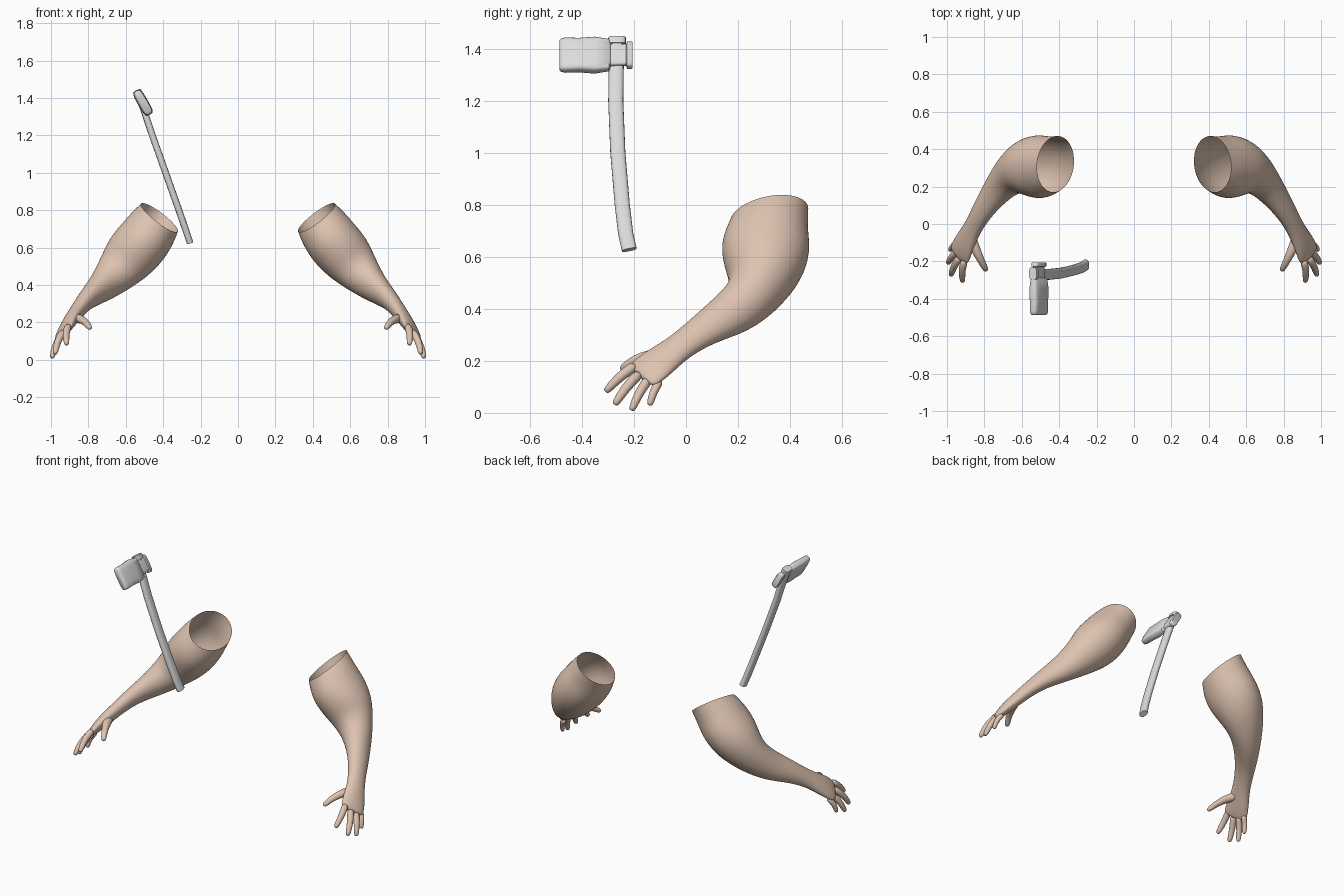
import bpy, bmesh, math
from mathutils import Vector

if "Cube" in bpy.data.objects:
    bpy.data.objects.remove(bpy.data.objects["Cube"])


def material(name, rgb):
    m = bpy.data.materials.new(name)
    m.use_nodes = True
    col = (*rgb, 1)
    m.diffuse_color = col
    m.node_tree.nodes["Principled BSDF"].inputs["Base Color"].default_value = col
    return m


SKIN = material("skin", (0.73, 0.55, 0.44))
STEEL = material("pale grey", (0.72, 0.72, 0.72))


def spow(v, p):
    return math.copysign(abs(v) ** p, v)


def loft(bm, sections, ref, sides=16, power=1.0, cap_start=True, lip=0.0):
    """Skin a tube over sections of (centre, half width, half height, roll in degrees)."""
    centres = [Vector(s[0]) for s in sections]
    rings = []
    for i, (c, a, b, roll) in enumerate(sections):
        t = (centres[min(i + 1, len(centres) - 1)] - centres[max(i - 1, 0)]).normalized()
        side = t.cross(Vector(ref)).normalized()
        up = side.cross(t)
        r = math.radians(roll)
        ring = []
        for k in range(sides):
            th = 2 * math.pi * k / sides
            u = a * spow(math.cos(th - r), power)
            v = b * spow(math.sin(th - r), power)
            p = centres[i] + side * (u * math.cos(r) - v * math.sin(r))
            p += up * (u * math.sin(r) + v * math.cos(r))
            if i == 0:
                p += t * lip * math.cos(th)
            ring.append(bm.verts.new(p))
        rings.append(ring)
    for lo, hi in zip(rings, rings[1:]):
        for k in range(sides):
            j = (k + 1) % sides
            bm.faces.new((lo[k], lo[j], hi[j], hi[k]))
    if cap_start:
        bm.faces.new(rings[0][::-1])
    bm.faces.new(rings[-1])


def finish(bm, name, mat, mirror=False, subdiv=0, angle=50):
    if mirror:
        for v in bm.verts:
            v.co.x = -v.co.x
    bmesh.ops.recalc_face_normals(bm, faces=bm.faces[:])
    me = bpy.data.meshes.new(name)
    bm.to_mesh(me)
    bm.free()
    me.materials.append(mat)
    for p in me.polygons:
        p.use_smooth = True
    if not subdiv:
        me.set_sharp_from_angle(angle=math.radians(angle))
    ob = bpy.data.objects.new(name, me)
    bpy.context.collection.objects.link(ob)
    if subdiv:
        sub = ob.modifiers.new("smooth", "SUBSURF")
        sub.levels = sub.render_levels = subdiv
    return ob


# Arm from the open shoulder end down to the knuckles
ARM = [
    ((0.42, 0.32, 0.76), 0.15, 0.125, 0),
    ((0.455, 0.315, 0.71), 0.155, 0.14, 0),
    ((0.505, 0.305, 0.635), 0.178, 0.15, 0),
    ((0.585, 0.30, 0.545), 0.155, 0.148, 0),
    ((0.66, 0.265, 0.455), 0.105, 0.112, 30),
    ((0.735, 0.18, 0.383), 0.092, 0.074, 60),
    ((0.81, 0.075, 0.325), 0.068, 0.05, 50),
    ((0.865, -0.025, 0.253), 0.055, 0.04, 45),
    ((0.905, -0.10, 0.197), 0.073, 0.036, 42),
    ((0.93, -0.155, 0.155), 0.079, 0.026, 40),
    ((0.938, -0.178, 0.137), 0.07, 0.016, 40),
]
# Each finger: base, tip, radius
FINGERS = {
    "index": ((0.905, -0.19, 0.185), (0.915, -0.31, 0.08), 0.02),
    "middle": ((0.93, -0.175, 0.155), (0.978, -0.275, 0.03), 0.02),
    "ring": ((0.94, -0.14, 0.135), (0.994, -0.21, 0.008), 0.019),
    "little": ((0.945, -0.10, 0.125), (0.982, -0.14, 0.028), 0.017),
}
THUMB = [
    ((0.875, -0.06, 0.22), 0.03, 0.03, 0),
    ((0.848, -0.135, 0.222), 0.028, 0.026, 0),
    ((0.818, -0.195, 0.205), 0.02, 0.02, 0),
    ((0.797, -0.235, 0.178), 0.018, 0.017, 0),
    ((0.788, -0.252, 0.165), 0.011, 0.01, 0),
]

for label, mirror in (("left", False), ("right", True)):
    bm = bmesh.new()
    loft(bm, ARM, (0, 0, 1), sides=20, cap_start=False, lip=0.04)
    finish(bm, label + "_arm", SKIN, mirror, 2)

    for name, (base, tip, r) in FINGERS.items():
        base, tip = Vector(base), Vector(tip)
        bow = Vector((0.01, -0.004, 0.006))
        path = []
        for f, k in ((0, 1.1), (0.3, 1.05), (0.6, 0.95), (0.92, 0.8), (1, 0.5)):
            p = base.lerp(tip, f) + bow * math.sin(math.pi * f)
            path.append((p, r * k, r * k, 0))
        bm = bmesh.new()
        loft(bm, path, (1, 0, 0), sides=10)
        finish(bm, f"{label}_{name}_finger", SKIN, mirror, 1)

    bm = bmesh.new()
    loft(bm, THUMB, (0, 0, 1), sides=10)
    finish(bm, label + "_thumb", SKIN, mirror, 1)

# Curved axe handle
HANDLE = [(-0.257, -0.218, 0.627), (-0.278, -0.232, 0.69), (-0.316, -0.245, 0.80),
          (-0.387, -0.262, 1.0), (-0.458, -0.27, 1.2), (-0.505, -0.268, 1.34),
          (-0.54, -0.265, 1.435)]
bm = bmesh.new()
loft(bm, [(p, 0.018, 0.029, 0) for p in HANDLE], (0, 1, 0), power=0.75)
finish(bm, "axe_handle", STEEL)

# Axe head: poll plate, narrow eye and waisted blade, as (y, half thickness, half height)
HEAD = [(-0.205, 0.018, 0.052), (-0.209, 0.021, 0.056), (-0.226, 0.021, 0.056),
        (-0.23, 0.015, 0.045), (-0.29, 0.015, 0.048), (-0.296, 0.023, 0.066),
        (-0.35, 0.028, 0.075), (-0.41, 0.027, 0.070), (-0.465, 0.025, 0.072),
        (-0.48, 0.021, 0.069), (-0.486, 0.014, 0.063)]
bm = bmesh.new()
loft(bm, [((-0.508, y, 1.375), a, b, 0) for y, a, b in HEAD], (-0.5, 0, 0.87),
     sides=24, power=0.5)
finish(bm, "axe_head", STEEL)

# Cap where the handle passes through the head
bm = bmesh.new()
loft(bm, [((-0.529, -0.265, 1.415), 0.022, 0.034, 0), ((-0.541, -0.265, 1.44), 0.022, 0.034, 0)],
     (0, 1, 0), power=0.6)
finish(bm, "handle_cap", STEEL)
